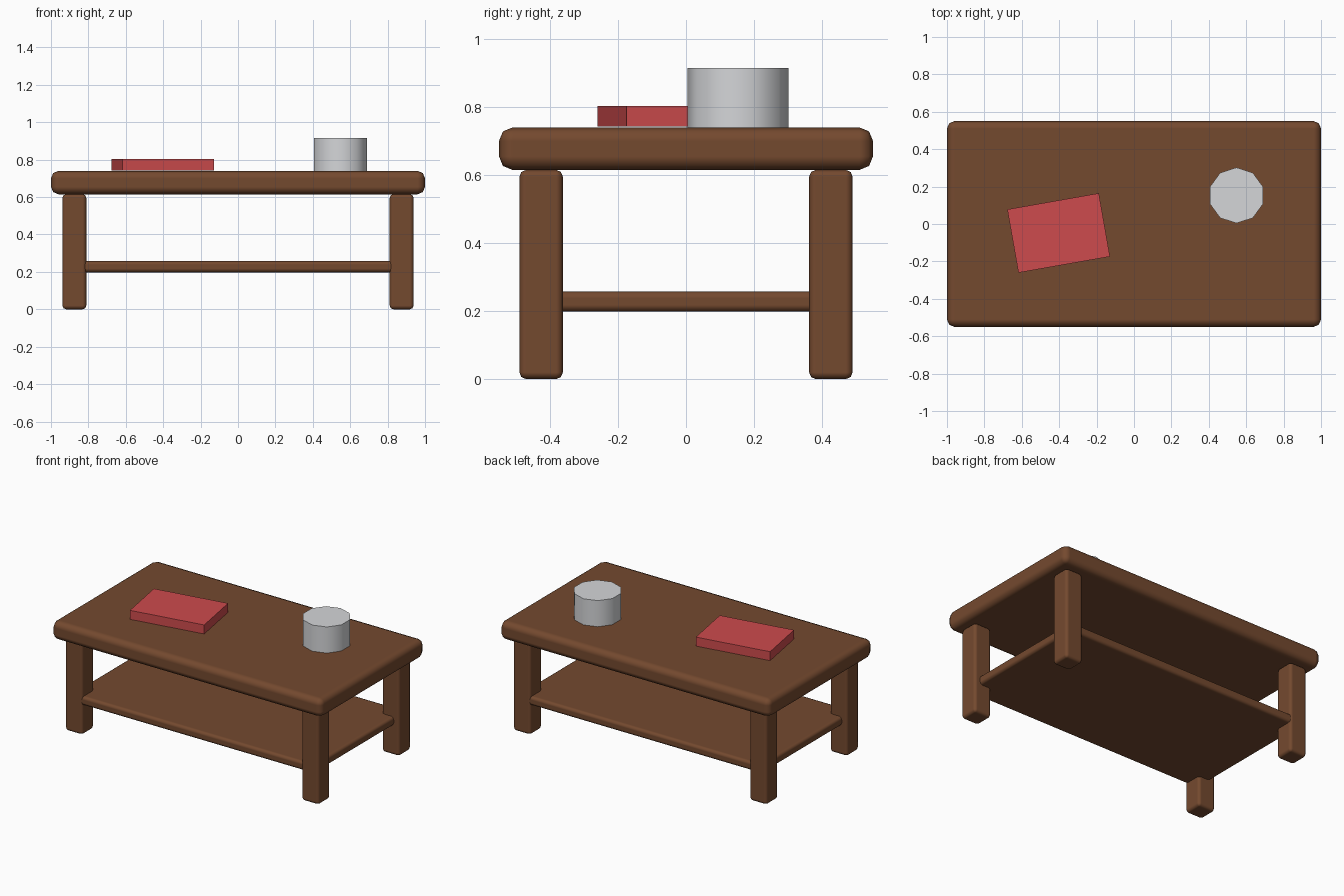
import bpy
import math

default_cube = bpy.data.objects.get("Cube")
if default_cube:
    bpy.data.objects.remove(default_cube, do_unlink=True)


def make_material(name, rgb):
    mat = bpy.data.materials.new(name)
    mat.use_nodes = True
    mat.diffuse_color = (*rgb, 1)
    mat.node_tree.nodes["Principled BSDF"].inputs["Base Color"].default_value = (*rgb, 1)
    return mat


wood = make_material("brown_wood", (0.175, 0.067, 0.028))
red = make_material("red_cover", (0.61, 0.07, 0.074))
grey = make_material("light_grey", (0.66, 0.67, 0.69))


def finish(obj, name, mat):
    obj.name = name
    obj.data.materials.append(mat)
    return obj


def box(name, size, base, mat, bevel=0, turn=0):
    """Box standing on the point base, with optional rounded edges."""
    x, y, z = base
    bpy.ops.mesh.primitive_cube_add(size=1, location=(x, y, z + size[2] / 2))
    obj = finish(bpy.context.object, name, mat)
    obj.scale = size
    bpy.ops.object.transform_apply(location=False, rotation=False, scale=True)
    obj.rotation_euler.z = math.radians(turn)
    if bevel:
        bpy.ops.object.shade_smooth()
        mod = obj.modifiers.new("rounded_edges", 'BEVEL')
        mod.width = bevel
        mod.segments = 2
        mod.harden_normals = True
    return obj


# Table top and lower shelf
box("table_top", (2, 1.1, 0.125), (0, 0, 0.615), wood, bevel=0.04)
box("lower_shelf", (1.8, 0.97, 0.06), (0, 0, 0.198), wood, bevel=0.02)

# Four legs
for end, sx in (("right", -1), ("left", 1)):
    for side, sy in (("front", -1), ("back", 1)):
        box(f"{side}_{end}_leg", (0.128, 0.128, 0.615),
            (sx * 0.875, sy * 0.426, 0), wood, bevel=0.02)

# Book lying at an angle
box("book", (0.497, 0.344, 0.06), (-0.403, -0.048, 0.743), red, turn=10)

# Ten-sided cup
bpy.ops.mesh.primitive_cylinder_add(vertices=10, radius=0.149, depth=0.175,
                                    location=(0.548, 0.153, 0.8275))
finish(bpy.context.object, "cup", grey)
bpy.ops.object.shade_smooth_by_angle(angle=math.radians(45))
